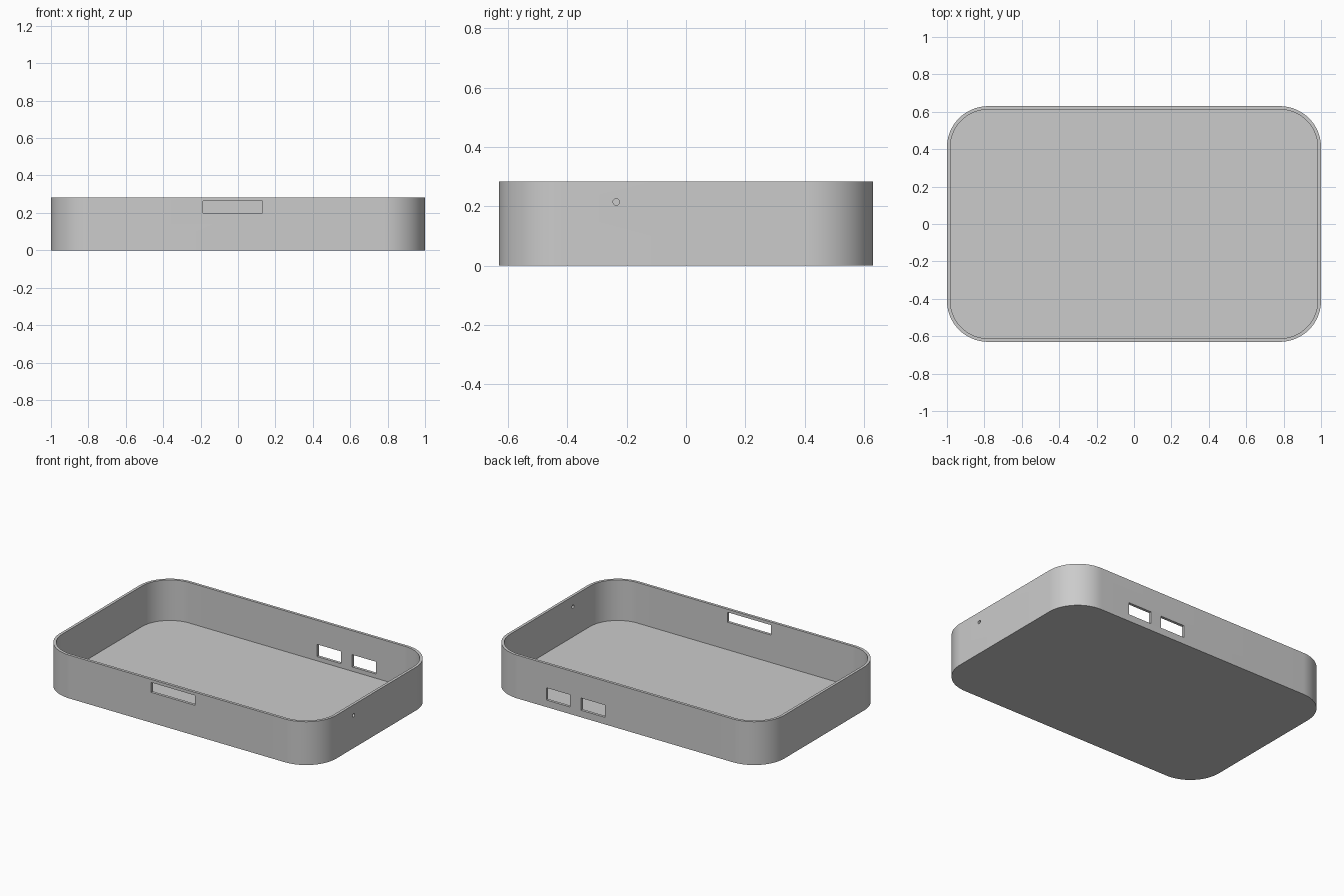
import bpy, bmesh
from math import sin, cos, pi, radians
from mathutils import Matrix

cube = bpy.data.objects.get("Cube")
if cube:
    bpy.data.objects.remove(cube, do_unlink=True)

HALF_X, HALF_Y, HEIGHT = 1.0, 0.63, 0.283
RADIUS, WALL, FLOOR = 0.22, 0.018, 0.018
CORNER_STEPS = 20

grey = bpy.data.materials.new("light_grey")
grey.use_nodes = True
grey.diffuse_color = (0.6, 0.6, 0.6, 1)
grey.node_tree.nodes["Principled BSDF"].inputs["Base Color"].default_value = grey.diffuse_color


def rounded_outline(inset):
    """Rounded rectangle, counter-clockwise, moved inward by inset."""
    r = RADIUS - inset
    points = []
    for corner, (sx, sy) in enumerate([(1, 1), (-1, 1), (-1, -1), (1, -1)]):
        for i in range(CORNER_STEPS + 1):
            a = (corner + i / CORNER_STEPS) * pi / 2
            points.append((sx * (HALF_X - RADIUS) + r * cos(a),
                           sy * (HALF_Y - RADIUS) + r * sin(a)))
    return points


def make_object(name, bm):
    bmesh.ops.recalc_face_normals(bm, faces=bm.faces)
    mesh = bpy.data.meshes.new(name)
    bm.to_mesh(mesh)
    bm.free()
    mesh.materials.append(grey)
    obj = bpy.data.objects.new(name, mesh)
    bpy.context.collection.objects.link(obj)
    return obj


# Open tray: loops run up the outside, over the rim and down to the inner floor
bm = bmesh.new()
loops = [[bm.verts.new((x, y, z)) for x, y in rounded_outline(inset)]
         for inset, z in [(0, 0), (0, HEIGHT), (WALL, HEIGHT), (WALL, FLOOR)]]
for low, high in zip(loops, loops[1:]):
    for i in range(len(low)):
        j = (i + 1) % len(low)
        bm.faces.new((low[i], low[j], high[j], high[i]))
bm.faces.new(loops[0][::-1])
bm.faces.new(loops[-1])
tray = make_object("case_tray", bm)


def slot_cutter(name, x0, x1, z0, z1, y):
    bm = bmesh.new()
    place = Matrix.Translation(((x0 + x1) / 2, y, (z0 + z1) / 2))
    size = Matrix.Diagonal((x1 - x0, 0.1, z1 - z0, 1))
    bmesh.ops.create_cube(bm, size=1, matrix=place @ size)
    return make_object(name, bm)


def hole_cutter(name, y, z, radius):
    bm = bmesh.new()
    place = Matrix.Translation((HALF_X, y, z)) @ Matrix.Rotation(pi / 2, 4, "Y")
    bmesh.ops.create_cone(bm, cap_ends=True, segments=24, radius1=radius,
                          radius2=radius, depth=0.1, matrix=place)
    return make_object(name, bm)


# Openings: front slot, two back ports, small hole in the left wall
cutters = [
    slot_cutter("front_slot_cutter", -0.187, 0.13, 0.198, 0.263, -HALF_Y),
    slot_cutter("back_port_cutter_inner", 0.143, 0.318, 0.046, 0.126, HALF_Y),
    slot_cutter("back_port_cutter_outer", 0.396, 0.569, 0.046, 0.126, HALF_Y),
    hole_cutter("side_hole_cutter", -0.235, 0.215, 0.011),
]
bpy.ops.object.select_all(action="DESELECT")
tray.select_set(True)
bpy.context.view_layer.objects.active = tray
for cutter in cutters:
    cutter.hide_render = True
    cut = tray.modifiers.new(cutter.name, "BOOLEAN")
    cut.operation = "DIFFERENCE"
    cut.solver = "EXACT"
    cut.object = cutter
    bpy.ops.object.modifier_apply(modifier=cut.name)
    bpy.data.objects.remove(cutter, do_unlink=True)

bpy.ops.object.shade_smooth_by_angle(angle=radians(30))
